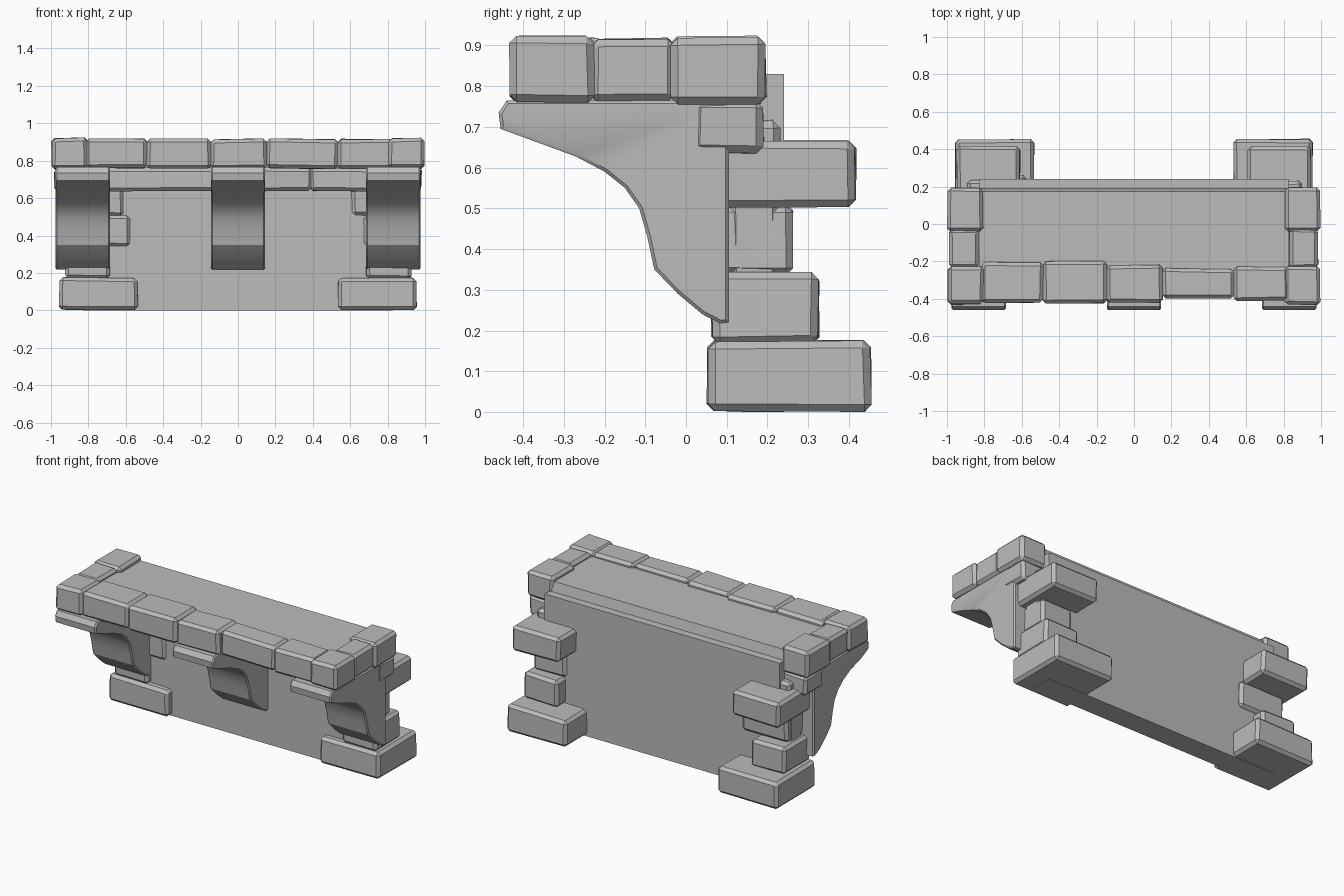
import bpy, bmesh, math, random
from mathutils import Vector

random.seed(4)
old = bpy.data.objects.get("Cube")
if old:
    bpy.data.objects.remove(old, do_unlink=True)

stone = bpy.data.materials.new("grey_stone")
stone.use_nodes = True
GREY = (0.5, 0.5, 0.5, 1)
stone.diffuse_color = GREY
stone.node_tree.nodes["Principled BSDF"].inputs["Base Color"].default_value = GREY


def finish(name, bm, smooth=True):
    bmesh.ops.recalc_face_normals(bm, faces=bm.faces)
    mesh = bpy.data.meshes.new(name)
    bm.to_mesh(mesh)
    bm.free()
    mesh.materials.append(stone)
    ob = bpy.data.objects.new(name, mesh)
    bpy.context.collection.objects.link(ob)
    bpy.ops.object.select_all(action='DESELECT')
    ob.select_set(True)
    bpy.context.view_layer.objects.active = ob
    if smooth:
        bpy.ops.object.shade_smooth_by_angle(angle=math.radians(28))
    return ob


def block(name, x, y, z, rough=0.008, chip=0.018):
    """Rough-hewn stone: box with nudged corners and chipped edges."""
    bm = bmesh.new()
    bmesh.ops.create_cube(bm, size=1)
    for v in bm.verts:
        inward = [random.uniform(0, rough) for _ in range(3)]
        v.co = Vector([(hi if c > 0 else lo) - math.copysign(n, c)
                       for c, (lo, hi), n in zip(v.co, (x, y, z), inward)])
    if chip:
        bmesh.ops.bevel(bm, geom=bm.edges[:], offset=chip, segments=1, affect='EDGES')
    return finish(name, bm, chip > 0)


def extrude_profile(name, profile, x0, x1, chip):
    """Side profile in y and z, swept along x with chipped side rims."""
    bm = bmesh.new()
    face = bm.faces.new([bm.verts.new((x0, y, z)) for y, z in profile])
    res = bmesh.ops.extrude_face_region(bm, geom=[face])
    for v in res["geom"]:
        if isinstance(v, bmesh.types.BMVert):
            v.co.x = x1
    if chip:
        rims = [e for e in bm.edges if abs(e.verts[0].co.x - e.verts[1].co.x) < 1e-5]
        bmesh.ops.bevel(bm, geom=rims, offset=chip, segments=1, affect='EDGES')
    return finish(name, bm, chip > 0)


# Wall panel and stepped floor slab
block("wall_panel", (-0.83, 0.83), (0.1, 0.24), (0, 0.83), 0, 0)
extrude_profile("floor_slab", [(-0.38, 0.76), (0.19, 0.76), (0.19, 0.83),
                               (0.175, 0.89), (-0.38, 0.89)], -0.83, 0.83, 0)

# Curved brackets under the floor
BRACKET = [(-0.44, 0.765), (-0.46, 0.735), (-0.455, 0.695), (-0.36, 0.66),
           (-0.27, 0.627), (-0.2, 0.59), (-0.15, 0.55), (-0.115, 0.5),
           (-0.095, 0.43), (-0.078, 0.35), (-0.02, 0.29), (0.04, 0.24),
           (0.085, 0.217), (0.105, 0.22), (0.105, 0.765)]
for name, x0 in (("right", -0.975), ("middle", -0.145), ("left", 0.685)):
    extrude_profile(name + "_bracket", BRACKET, x0, x0 + 0.29, 0.008)

# Front parapet stones: x start, x end, front y, inner y
FRONT = [(-0.82, -0.48, -0.425, -0.2), (-0.49, -0.14, -0.43, -0.195),
         (-0.15, 0.16, -0.425, -0.215), (0.15, 0.54, -0.4, -0.235),
         (0.53, 0.83, -0.415, -0.225)]
for i, (x0, x1, front, back) in enumerate(FRONT):
    block(f"front_parapet_stone_{i + 1}", (x0, x1), (front, back), (0.755, 0.92))

# Side parapet stones and the course below the floor
for side, s in (("right", -1), ("left", 1)):
    def span(inner, outer):
        return tuple(sorted((s * inner, s * outer)))
    block(side + "_parapet_corner", span(0.8, 1.0), (-0.435, -0.22), (0.755, 0.925))
    block(side + "_parapet_middle", span(0.825, 0.99), (-0.24, -0.02), (0.76, 0.92))
    block(side + "_parapet_end", span(0.805, 1.0), (-0.045, 0.2), (0.75, 0.925))
    block(side + "_course_end", span(0.8, 0.985), (0.015, 0.195), (0.63, 0.765))

    # Corner stones stacked up the wall end: name, inner x, outer x, y range, z range
    reach = 0.57 if s < 0 else 0.67
    for label, inner, outer, y, z in (
            ("base", 0.53, 0.96, (0.048, 0.458), (0.0, 0.178)),
            ("lower", 0.68, 0.93, (0.06, 0.33), (0.165, 0.345)),
            ("middle", reach, 0.9, (0.08, 0.265), (0.335, 0.515)),
            ("upper", 0.605, 0.95, (0.08, 0.42), (0.5, 0.67))):
        block(f"{side}_{label}_corner_stone", span(inner, outer), y, z)
    block(side + "_wall_end", span(0.8, 0.9), (0.1, 0.235), (0.15, 0.72))

# Stone course along the wall, between the brackets
for i, (x0, x1) in enumerate(((-0.82, -0.1), (-0.12, 0.4), (0.38, 0.82))):
    block(f"wall_course_{i + 1}", (x0, x1), (0.02, 0.185), (0.632, 0.765))
